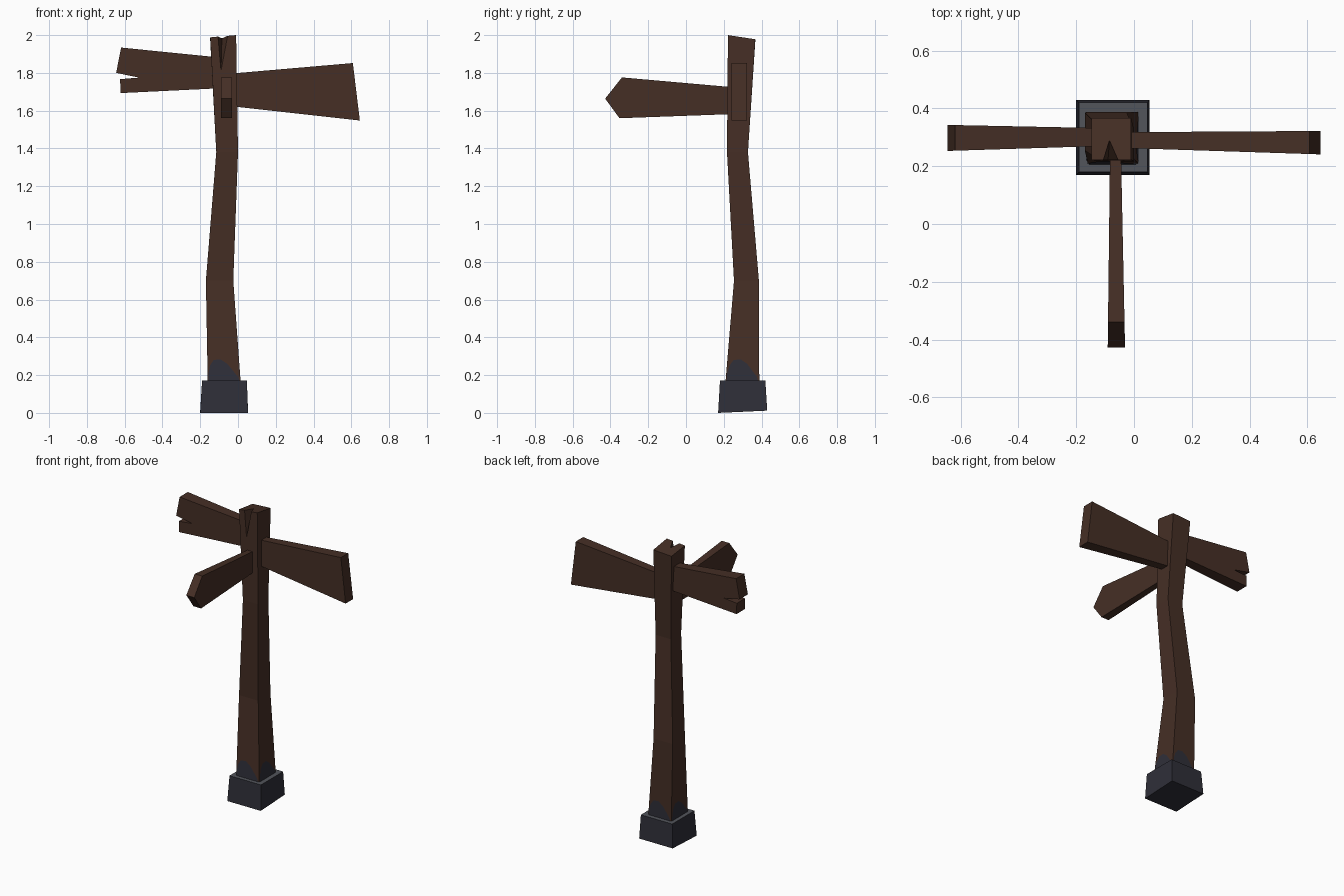
import bpy, bmesh
from mathutils import Vector

if "Cube" in bpy.data.objects:
    bpy.data.objects.remove(bpy.data.objects["Cube"])


def material(name, rgb):
    m = bpy.data.materials.new(name)
    m.diffuse_color = (*rgb, 1)
    m.use_nodes = True
    m.node_tree.nodes["Principled BSDF"].inputs["Base Color"].default_value = m.diffuse_color
    return m


WOOD = material("dark brown wood", (0.060, 0.028, 0.0185))
STONE = material("dark slate", (0.028, 0.028, 0.040))
RIM = material("worn grey", (0.085, 0.09, 0.105))


def make(name, verts, faces, mats, fix=True):
    bm = bmesh.new()
    vs = [bm.verts.new(v) for v in verts]
    for f in faces:
        bm.faces.new([vs[i] for i in f])
    if fix:
        bmesh.ops.recalc_face_normals(bm, faces=bm.faces)
    me = bpy.data.meshes.new(name)
    bm.to_mesh(me)
    bm.free()
    for m in mats:
        me.materials.append(m)
    ob = bpy.data.objects.new(name, me)
    bpy.context.collection.objects.link(ob)
    return ob


def ring(x0, x1, y0, y1, z):
    return [Vector(p) for p in ((x0, y0, z), (x1, y0, z), (x1, y1, z), (x0, y1, z))]


def sides(a, b):
    return [(a + i, a + (i + 1) % 4, b + (i + 1) % 4, b + i) for i in range(4)]


# stone foot, slightly tapered, with a lighter worn top
foot = ring(-.20, .053, .17, .43, 0) + ring(-.19, .047, .18, .42, .172)
foot[2].z = foot[3].z = .012
block = make("stone_foot", foot, [(3, 2, 1, 0), (4, 5, 6, 7)] + sides(0, 4), [STONE, RIM])
for p in block.data.polygons:
    p.material_index = 1 if p.normal.z > .8 else 0

# crooked post with a split in the top front edge
low = ring(-.16, .015, .208, .388, .15)
knee = ring(-.17, -.025, .254, .386, .70)
neck = ring(-.115, 0, .217, .328, 1.38)
top = [Vector(p) for p in ((-.147, .222, 1.988), (-.01, .222, 2.0),
                           (-.01, .367, 1.978), (-.147, .367, 1.97))]
split = [Vector(p) for p in ((-.106, .222, 1.992), (-.085, .29, 1.983),
                             (-.055, .222, 1.996), (-.09, .2207, 1.81))]
make("post", low + knee + neck + top + split,
     [(3, 2, 1, 0)] + sides(0, 4) + sides(4, 8) + sides(8, 12)[1:] +
     [(8, 9, 13, 18, 19, 16, 12), (12, 16, 17, 18, 13, 14, 15),
      (16, 19, 17), (19, 18, 17)], [WOOD])

# slate-coloured stains at the bottom of each post side
STAIN = [(.03, .165), (.97, .165), (.93, .19), (.78, .225), (.62, .26),
         (.42, .283), (.2, .28), (.08, .25), (.03, .21)]
for i, side in enumerate(("front", "right", "back", "left")):
    j = (i + 1) % 4
    out = (low[j] - low[i]).cross(knee[i] - low[i]).normalized() * .003
    pts = []
    for u, z in STAIN:
        t = (z - .15) / .55
        pts.append(low[i].lerp(knee[i], t).lerp(low[j].lerp(knee[j], t), u) + out)
    make("stain_" + side, pts, [range(len(pts))], [STONE], fix=False)


# sign boards: side outline (along, z) thickened, flaring from root to tip
def board(name, outline, axis, root, tip):
    a0 = outline[0][0]
    a1 = max((p[0] for p in outline), key=lambda a: abs(a - a0))
    n = len(outline)
    verts = []
    for s in (0, 1):
        for a, z in outline:
            t = (a - a0) / (a1 - a0)
            w = root[s] + (tip[s] - root[s]) * t
            verts.append((a, w, z) if axis == "x" else (w, a, z))
    faces = [range(n), range(2 * n - 1, n - 1, -1)]
    faces += [(i, (i + 1) % n, n + (i + 1) % n, n + i) for i in range(n)]
    make(name, verts, faces, [WOOD])


board("right_board", [(-.03, 1.797), (.608, 1.852), (.645, 1.548), (-.03, 1.623)],
      "x", (.263, .318), (.241, .322))
board("left_board", [(-.11, 1.883), (-.619, 1.934), (-.645, 1.80), (-.524, 1.775),
                     (-.624, 1.767), (-.622, 1.693), (-.11, 1.718)],
      "x", (.27, .332), (.253, .343))
board("front_board", [(.25, 1.724), (-.339, 1.776), (-.428, 1.664),
                      (-.352, 1.56), (.25, 1.582)],
      "y", (-.083, -.045), (-.091, -.031))
